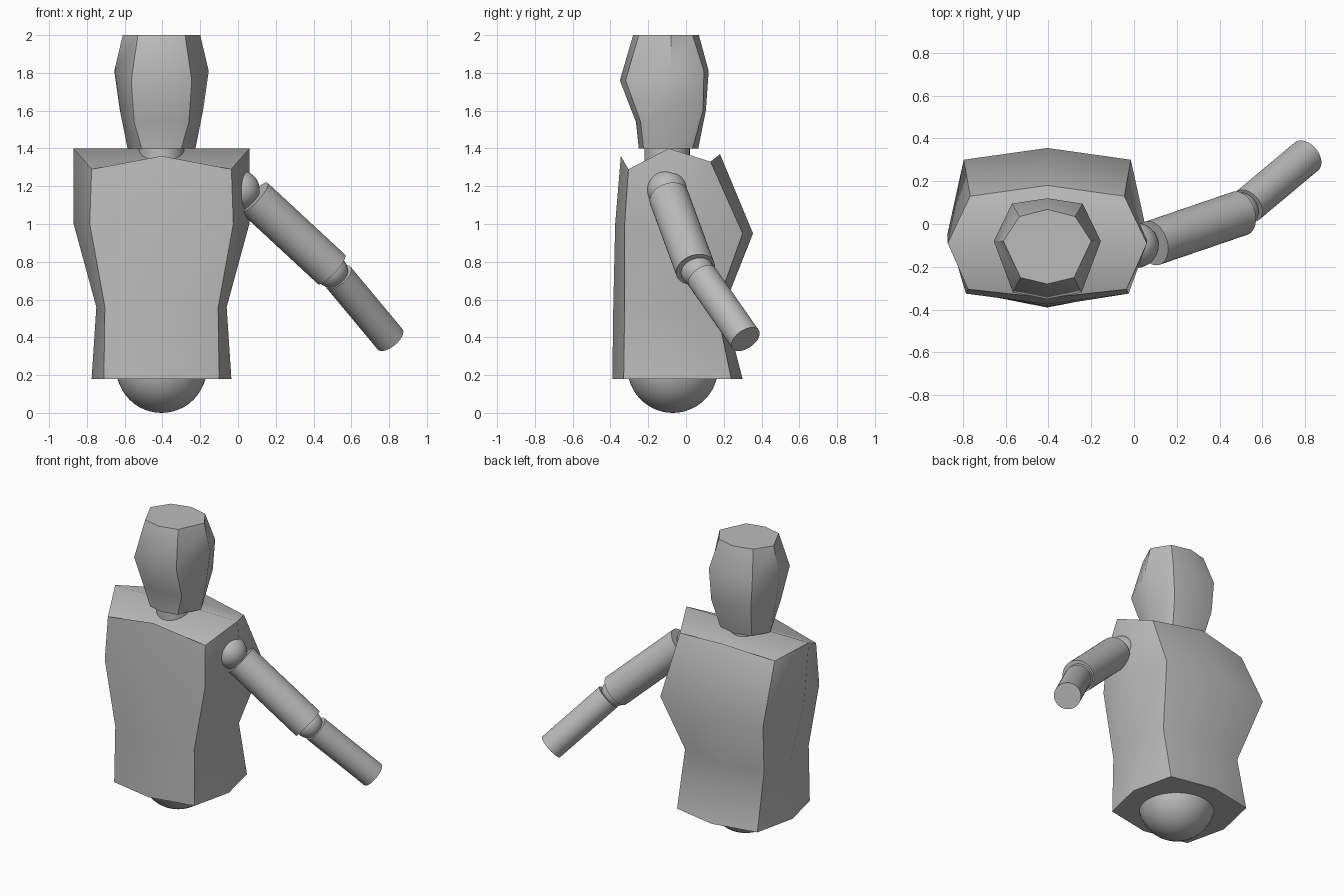
import bpy
import bmesh
import math
from mathutils import Vector

if "Cube" in bpy.data.objects:
    bpy.data.objects.remove(bpy.data.objects["Cube"], do_unlink=True)

# Single plain grey for the whole figure
grey = bpy.data.materials.new("plain_grey")
grey.use_nodes = True
grey.diffuse_color = (0.5, 0.5, 0.5, 1)
grey.node_tree.nodes["Principled BSDF"].inputs["Base Color"].default_value = grey.diffuse_color

BODY_X = -0.405


def finish(obj, name):
    """Name the part, colour it and smooth it while keeping hard edges."""
    obj.name = name
    obj.data.name = name
    obj.data.materials.clear()
    obj.data.materials.append(grey)
    bpy.ops.object.select_all(action="DESELECT")
    bpy.context.view_layer.objects.active = obj
    obj.select_set(True)
    bpy.ops.object.shade_smooth_by_angle(angle=math.radians(48))
    return obj


def loft(name, half_rings, ridged_top=False):
    """Skin mirrored eight-sided rings; each half ring runs front to back."""
    bm = bmesh.new()
    rings = []
    for half in half_rings:
        points = half + [(-x, y, z) for x, y, z in reversed(half[1:-1])]
        rings.append([bm.verts.new((BODY_X + x, y, z)) for x, y, z in points])
    for low, high in zip(rings, rings[1:]):
        for i in range(len(low)):
            j = (i + 1) % len(low)
            bm.faces.new((low[i], low[j], high[j], high[i]))
    bm.faces.new(list(reversed(rings[0])))
    top = rings[-1]
    if ridged_top:
        # front and back slopes meet on a line between the shoulders
        bm.faces.new([top[i] for i in (6, 7, 0, 1, 2)])
        bm.faces.new([top[i] for i in (2, 3, 4, 5, 6)])
    else:
        bm.faces.new(top)
    bmesh.ops.recalc_face_normals(bm, faces=bm.faces)
    mesh = bpy.data.meshes.new(name)
    bm.to_mesh(mesh)
    bm.free()
    obj = bpy.data.objects.new(name, mesh)
    bpy.context.collection.objects.link(obj)
    return finish(obj, name)


def ball(name, centre, radius):
    bpy.ops.mesh.primitive_uv_sphere_add(segments=48, ring_count=24, radius=radius, location=centre)
    return finish(bpy.context.object, name)


def rod(name, start, end, radius):
    start, end = Vector(start), Vector(end)
    axis = end - start
    bpy.ops.mesh.primitive_cylinder_add(vertices=48, radius=radius, depth=axis.length,
                                        location=(start + end) / 2)
    obj = bpy.context.object
    obj.rotation_euler = axis.to_track_quat("Z", "Y").to_euler()
    return finish(obj, name)


# Torso: hem, waist, chest, shoulders
loft("torso", [
    [(0, -.39, .18), (.305, -.33, .18), (.37, -.05, .18), (.305, .24, .18), (0, .3, .18)],
    [(0, -.385, .56), (.3, -.325, .56), (.345, -.06, .56), (.3, .16, .56), (0, .2, .56)],
    [(0, -.375, 1), (.38, -.325, 1), (.465, -.04, 1), (.39, .3, .95), (0, .355, .95)],
    [(0, -.345, 1.36), (.37, -.305, 1.29), (.465, -.09, 1.4), (.36, .13, 1.33), (0, .18, 1.37)],
], ridged_top=True)

# Head: chin, jaw, brow, crown
loft("head", [
    [(0, -.25, 1.4), (.105, -.225, 1.4), (.18, -.08, 1.4), (.12, .035, 1.4), (0, .065, 1.4)],
    [(0, -.265, 1.54), (.145, -.24, 1.54), (.22, -.08, 1.6), (.15, .09, 1.6), (0, .105, 1.6)],
    [(0, -.35, 1.76), (.16, -.32, 1.76), (.25, -.08, 1.81), (.165, .095, 1.81), (0, .12, 1.81)],
    [(0, -.28, 2), (.125, -.25, 2), (.205, -.08, 2), (.13, .035, 2), (0, .068, 2)],
])

rod("neck", (BODY_X, -.1, 1.3), (BODY_X, -.1, 1.41), .12)
ball("hip_ball", (BODY_X, -.07, .24), .24)

# Left arm hanging outwards and backwards
ball("left_shoulder_joint", (.01, -.1, 1.18), .105)
rod("left_upper_arm", (.085, -.09, 1.14), (.495, .05, .76), .106)
ball("left_elbow_joint", (.495, .06, .75), .087)
rod("left_forearm", (.53, .085, .72), (.805, .315, .39), .085)
